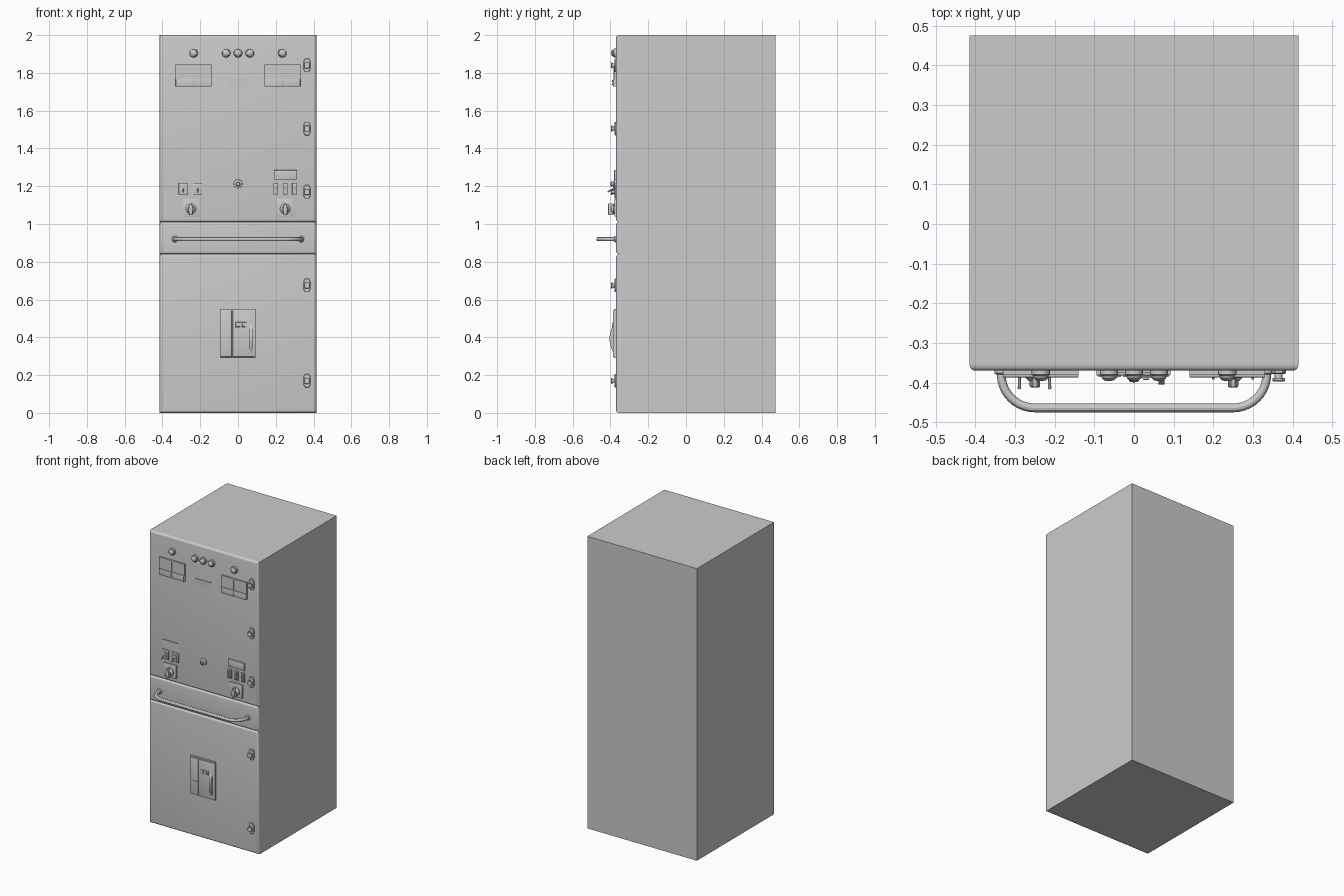
import bpy, bmesh
from math import sin, cos, pi, radians
from mathutils import Vector, Matrix

if "Cube" in bpy.data.objects:
    bpy.data.objects.remove(bpy.data.objects["Cube"])

FRONT = -0.37   # y of the door faces


def finish(bm, name):
    bmesh.ops.recalc_face_normals(bm, faces=bm.faces[:])
    me = bpy.data.meshes.new(name)
    bm.to_mesh(me)
    bm.free()
    me.shade_smooth()
    me.set_sharp_from_angle(angle=radians(30))
    ob = bpy.data.objects.new(name, me)
    bpy.context.collection.objects.link(ob)
    return ob


def plate(name, pts, y_front, y_back=FRONT, bevel=0.0, segs=2):
    """Outline in x,z pushed from y_back to y_front; front rim may be rounded."""
    bm = bmesh.new()
    face = bm.faces.new([bm.verts.new((x, y_back, z)) for x, z in pts])
    ext = bmesh.ops.extrude_face_region(bm, geom=[face], use_keep_orig=True)
    for v in ext['geom']:
        if isinstance(v, bmesh.types.BMVert):
            v.co.y = y_front
    if bevel:
        rim = [e for e in bm.edges if all(abs(v.co.y - y_front) < 1e-6 for v in e.verts)]
        bmesh.ops.bevel(bm, geom=rim, offset=bevel, segments=segs, profile=0.5, affect='EDGES')
    return finish(bm, name)


def box(name, x0, x1, z0, z1, y_front, y_back=FRONT, bevel=0.0, segs=2):
    return plate(name, [(x0, z0), (x1, z0), (x1, z1), (x0, z1)], y_front, y_back, bevel, segs)


def lathe(name, x, z, profile, n=24):
    """Profile of (radius, distance in front of the door) turned about y."""
    bm = bmesh.new()
    rings = [[bm.verts.new((x + r * cos(2 * pi * i / n), FRONT - d, z + r * sin(2 * pi * i / n)))
              for i in range(n)] for r, d in profile]
    for a, b in zip(rings, rings[1:]):
        for i in range(n):
            j = (i + 1) % n
            bm.faces.new((a[i], a[j], b[j], b[i]))
    bm.faces.new(rings[0])
    bm.faces.new(rings[-1])
    return finish(bm, name)


def rod(name, a, b, r0, r1, n=12):
    a, b = Vector(a), Vector(b)
    bm = bmesh.new()
    rot = (b - a).to_track_quat('Z', 'Y').to_matrix().to_4x4()
    bmesh.ops.create_cone(bm, cap_ends=True, segments=n, radius1=r0, radius2=r1,
                          depth=(b - a).length, matrix=Matrix.Translation((a + b) / 2) @ rot)
    return finish(bm, name)


# Cabinet body and the three rounded front panels
box("cabinet_body", -0.415, 0.415, 0, 2, -0.345, 0.475)
for name, z0, z1 in (("lower_door", 0, 0.84), ("middle_panel", 0.84, 1.01), ("upper_door", 1.01, 2)):
    box(name, -0.415, 0.415, z0, z1, FRONT, -0.345, 0.015, 4)

# Pull bar: rounded U-shaped tube with end flanges
R, Y, X, ZH = 0.085, -0.464, 0.335, 0.92
right = [(X, FRONT + 0.002)]
for i in range(11):
    t = pi / 2 * i / 10
    right.append((X - R + R * cos(t), Y + R - R * sin(t)))
path = right + [(-x, y) for x, y in reversed(right)]
cu = bpy.data.curves.new("pull_bar_path", 'CURVE')
cu.dimensions = '3D'
cu.bevel_depth, cu.bevel_resolution, cu.use_fill_caps = 0.011, 4, True
sp = cu.splines.new('POLY')
sp.points.add(len(path) - 1)
for p, (x, y) in zip(sp.points, path):
    p.co = (x, y, ZH, 1)
tmp = bpy.data.objects.new("pull_bar_path", cu)
bpy.context.collection.objects.link(tmp)
bpy.context.view_layer.update()
me = bpy.data.meshes.new_from_object(tmp.evaluated_get(bpy.context.evaluated_depsgraph_get()))
bpy.data.objects.remove(tmp)
bm = bmesh.new()
bm.from_mesh(me)
bmesh.ops.remove_doubles(bm, verts=bm.verts[:], dist=1e-5)
finish(bm, "pull_bar")
for s in (-1, 1):
    lathe("pull_bar_flange", s * X, ZH, [(0.017, 0), (0.017, 0.006), (0.012, 0.010)])

# Door latches: eight-sided rosette, stem and wing cap
for z in (1.84, 1.505, 1.17, 0.675, 0.17):
    def octagon(w, h):
        return [(0.365 + sx * w, z + sz * h) for sx, sz in
                ((-.55, -1), (.55, -1), (1, -.6), (1, .6), (.55, 1), (-.55, 1), (-1, .6), (-1, -.6))]
    plate("latch_rosette", octagon(0.018, 0.036), FRONT - 0.008, bevel=0.002, segs=1)
    lathe("latch_stem", 0.365, z, [(0.010, 0.006), (0.010, 0.020)], 16)
    plate("latch_cap", octagon(0.016, 0.016), FRONT - 0.027, FRONT - 0.018, 0.002, 1)

# Indicator lamps
for x in (-0.235, -0.063, 0, 0.063, 0.235):
    lathe("indicator_lamp", x, 1.905, [(0.023, 0), (0.023, 0.010), (0.019, 0.013),
                                       (0.018, 0.019), (0.013, 0.024), (0.006, 0.026)])

# Meters: thin face, thicker lower bar, pointer and two screws
for x in (-0.235, 0.235):
    box("meter_face", x - 0.095, x + 0.095, 1.727, 1.845, FRONT - 0.011)
    box("meter_lower_bar", x - 0.095, x + 0.095, 1.727, 1.768, FRONT - 0.017, bevel=0.002)
    box("meter_pointer", x - 0.0015, x + 0.0015, 1.768, 1.835, FRONT - 0.014)
    for z in (1.740, 1.756):
        lathe("meter_screw", x, z, [(0.006, 0.015), (0.006, 0.020), (0.003, 0.022)], 12)
box("name_plate", -0.06, 0.06, 1.727, 1.768, FRONT - 0.004)

# Left control group: label plate and two toggle switches
box("left_label_plate", -0.312, -0.19, 1.235, 1.285, FRONT - 0.005)
for x in (-0.289, -0.213):
    box("toggle_switch_plate", x - 0.025, x + 0.025, 1.155, 1.218, FRONT - 0.008, bevel=0.002)
    box("toggle_switch_block", x - 0.013, x + 0.013, 1.165, 1.205, FRONT - 0.014)
    rod("toggle_lever", (x, FRONT - 0.010, 1.188), (x, FRONT - 0.045, 1.170), 0.003, 0.0045)

# Right control group: raised label plate and three rocker switches
box("right_label_plate", 0.19, 0.312, 1.235, 1.285, FRONT - 0.010, bevel=0.002)
for x in (0.2, 0.25, 0.3):
    box("rocker_plate", x - 0.013, x + 0.013, 1.155, 1.217, FRONT - 0.010, bevel=0.002)
    for z in (1.172, 1.200):
        box("rocker_key", x - 0.007, x + 0.007, z - 0.009, z + 0.009, FRONT - 0.017, bevel=0.002)
    lathe("rocker_pin", x, 1.186, [(0.003, 0.009), (0.003, 0.022)], 10)

# Rotary selectors: square plate, collar and tapered grip
for x in (-0.25, 0.25):
    box("selector_plate", x - 0.046, x + 0.046, 1.04, 1.132, FRONT - 0.008, bevel=0.002)
    lathe("selector_collar", x, 1.08, [(0.027, 0.006), (0.027, 0.014), (0.020, 0.022), (0.016, 0.026)])
    plate("selector_grip", [(x - 0.008, 1.048), (x + 0.008, 1.048), (x + 0.013, 1.078),
                            (x + 0.005, 1.108), (x - 0.005, 1.108), (x - 0.013, 1.078)],
          FRONT - 0.042, FRONT - 0.015, 0.003)

# Central door lock
lathe("door_lock", 0, 1.212, [(0.023, 0), (0.023, 0.008), (0.018, 0.012), (0.013, 0.013),
                              (0.013, 0.025), (0.009, 0.029)])
box("door_lock_key_slot", -0.002, 0.002, 1.205, 1.219, FRONT - 0.031, FRONT - 0.025)

# Circuit breaker: plate, side cover, display and bowed lever
box("breaker_plate", -0.095, 0.092, 0.29, 0.55, FRONT - 0.012, bevel=0.002)
box("breaker_side_cover", -0.09, -0.033, 0.297, 0.543, FRONT - 0.016, bevel=0.001)
box("breaker_cover_tab", -0.070, -0.042, 0.382, 0.388, FRONT - 0.019)
box("breaker_right_cover", -0.028, 0.087, 0.297, 0.543, FRONT - 0.016, bevel=0.001)
box("breaker_display", -0.012, 0.045, 0.450, 0.480, FRONT - 0.019, bevel=0.001)
for x in (0.003, 0.030):
    box("breaker_button", x - 0.008, x + 0.008, 0.456, 0.474, FRONT - 0.023, bevel=0.002)
bm = bmesh.new()
N = 12
side = [(FRONT - 0.014 - 0.021 * sin(pi * i / N), 0.315 + 0.155 * i / N) for i in range(N + 1)]
faces = [bm.faces.new([bm.verts.new((x, y, z)) for y, z in side]) for x in (0.062, 0.077)]
bmesh.ops.bridge_loops(bm, edges=bm.edges[:])
finish(bm, "breaker_lever")
